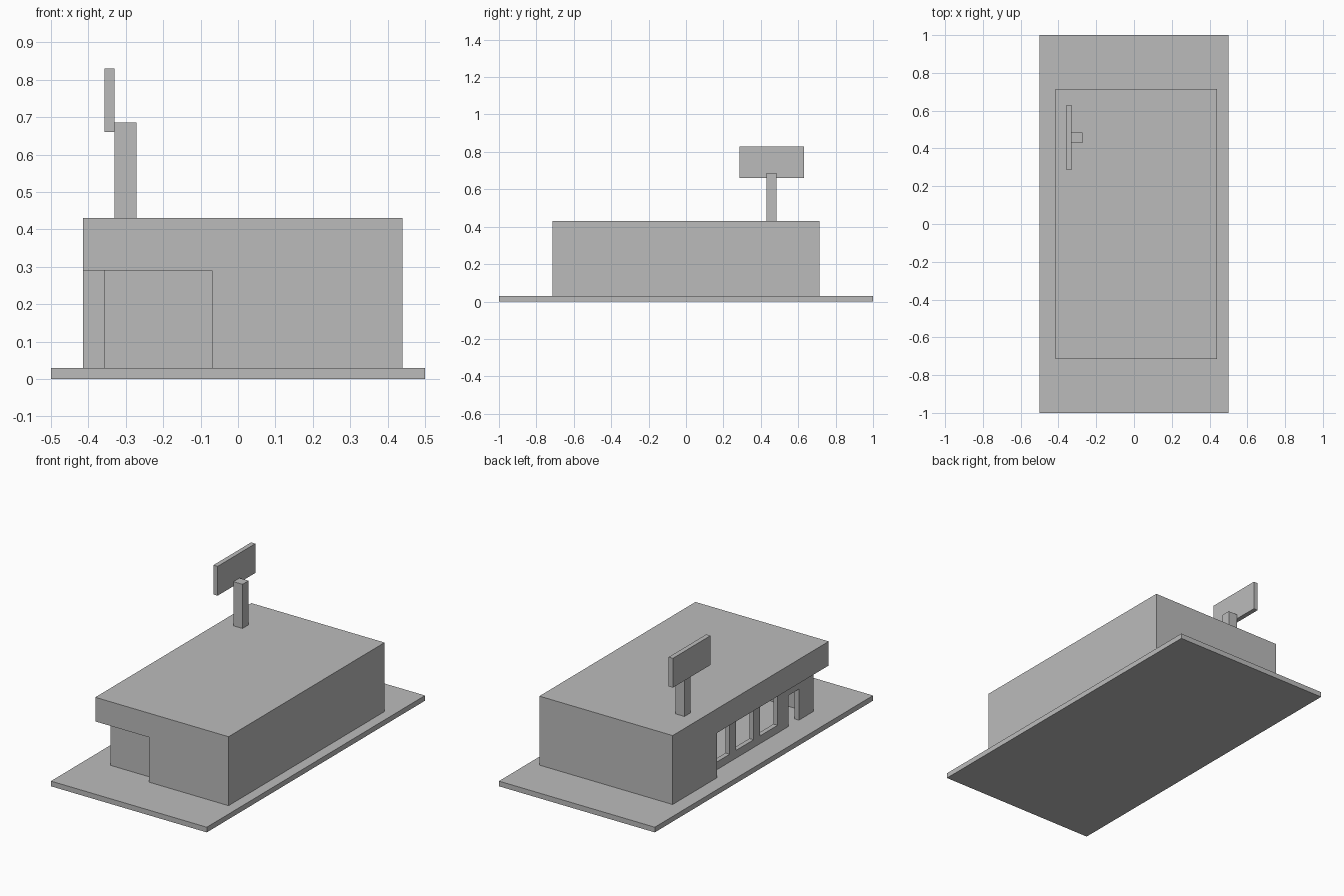
import bpy

old = bpy.data.objects.get("Cube")
if old:
    bpy.data.objects.remove(old, do_unlink=True)

grey = bpy.data.materials.new("plain_grey")
colour = (0.5, 0.5, 0.5, 1)
grey.diffuse_color = colour
grey.use_nodes = True
grey.node_tree.nodes["Principled BSDF"].inputs["Base Color"].default_value = colour


def box(name, x, y, z):
    """Axis-aligned box from (low, high) ranges."""
    bpy.ops.mesh.primitive_cube_add(size=1)
    ob = bpy.context.object
    ob.name = name
    for v in ob.data.vertices:
        v.co = [r[0] if c < 0 else r[1] for c, r in zip(v.co, (x, y, z))]
    ob.data.materials.append(grey)
    return ob


def cut(target, x, y, z):
    """Subtract a box from the target."""
    cutter = box("cutter", x, y, z)
    cutter.hide_render = True
    mod = target.modifiers.new("cut", 'BOOLEAN')
    mod.operation = 'DIFFERENCE'
    mod.solver = 'EXACT'
    mod.object = cutter
    bpy.context.view_layer.objects.active = target
    bpy.ops.object.modifier_apply(modifier=mod.name)
    bpy.data.objects.remove(cutter, do_unlink=True)


GROUND, EAVE, ROOF = 0.03, 0.29, 0.43
UNDER = 0.01

# Paved lot
box("lot", (-0.5, 0.5), (-1, 1), (0, GROUND))

# Building block, with the porch recess cut below the overhanging roof
building = box("building", (-0.415, 0.44), (-0.715, 0.715), (GROUND, ROOF))
cut(building, (-0.6, -0.357), (-0.9, 0.31), (UNDER, EAVE))
cut(building, (-0.6, -0.07), (-0.9, -0.66), (UNDER, EAVE))

# Hollow interior
cut(building, (-0.33, 0.415), (-0.635, 0.69), (UNDER, EAVE))

# Shop windows and doorway on the porch side
for i in range(3):
    y = 0.115 - 0.22 * i
    cut(building, (-0.4, -0.3), (y - 0.005, y + 0.155), (0.075, 0.25))
cut(building, (-0.4, -0.3), (-0.525, -0.43), (UNDER, 0.21))

# Rooftop sign on a post
box("sign_post", (-0.33, -0.272), (0.43, 0.485), (ROOF, 0.686))
box("sign_board", (-0.357, -0.33), (0.285, 0.63), (0.66, 0.83))
